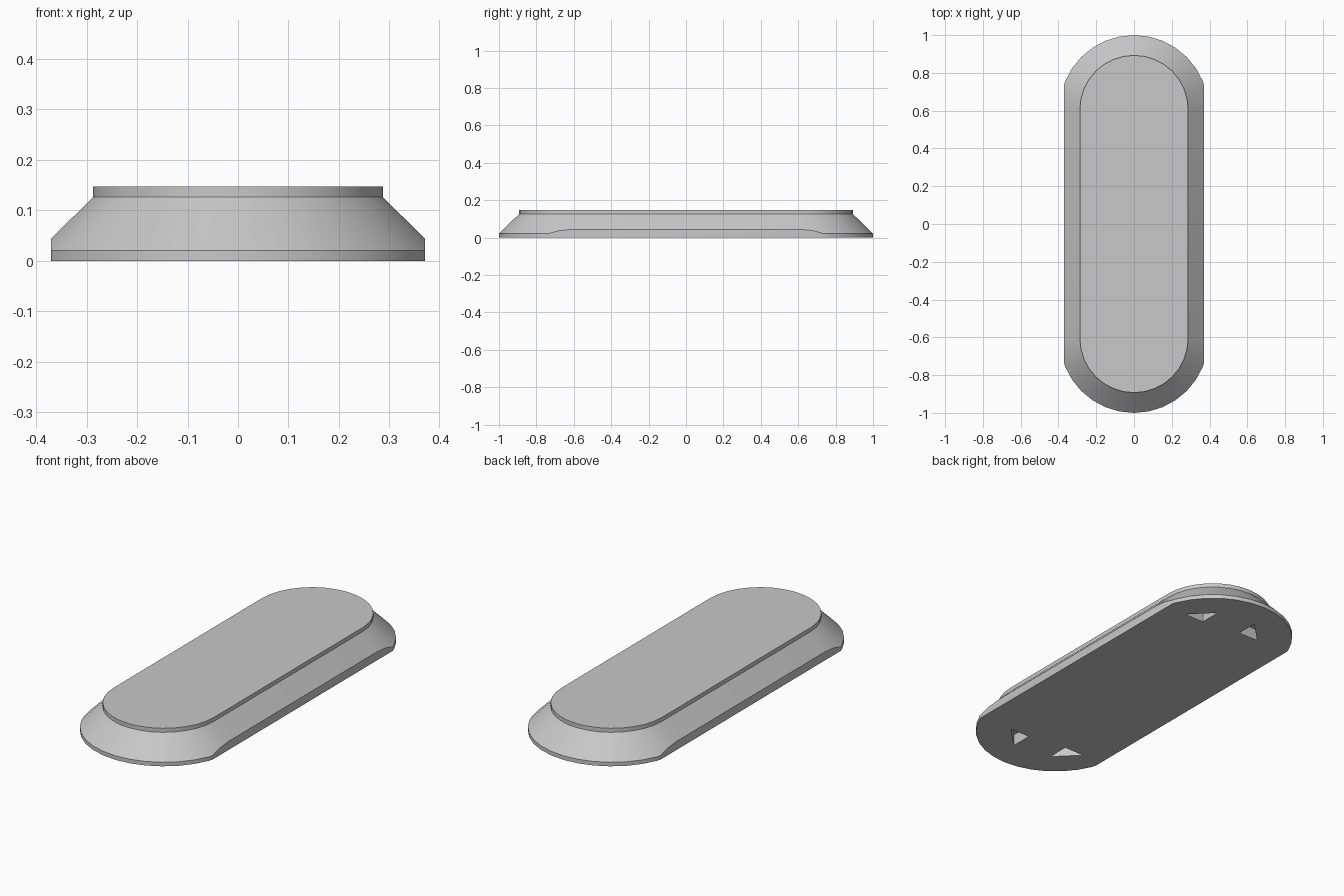
import bpy
import bmesh
from math import sin, cos, pi, radians
from mathutils import Vector

cube = bpy.data.objects.get("Cube")
if cube:
    bpy.data.objects.remove(cube, do_unlink=True)

SEGMENTS = 16       # per rounded end
END_CENTRE = 0.606  # centre of each rounded end along y
HALF_WIDTH = 0.37   # flat trim on the long sides

grey = bpy.data.materials.new("plain grey")
grey.use_nodes = True
grey.diffuse_color = (0.58, 0.58, 0.58, 1)
grey.node_tree.nodes["Principled BSDF"].inputs["Base Color"].default_value = grey.diffuse_color


def stadium(radius):
    """Outline of a slot with round ends, counter-clockwise."""
    points = []
    for side in (1, -1):
        for i in range(SEGMENTS + 1):
            a = pi * i / SEGMENTS
            points.append((side * radius * cos(a),
                           side * (END_CENTRE + radius * sin(a))))
    return points


def loft(bm, sections):
    """Closed solid through a list of (outline, height) sections."""
    rings = [[bm.verts.new((x, y, z)) for x, y in outline] for outline, z in sections]
    for low, high in zip(rings, rings[1:]):
        for i in range(len(low)):
            j = (i + 1) % len(low)
            bm.faces.new((low[i], low[j], high[j], high[i]))
    bm.faces.new(list(reversed(rings[0])))
    bm.faces.new(rings[-1])


def make_object(name, bm):
    bmesh.ops.recalc_face_normals(bm, faces=bm.faces[:])
    mesh = bpy.data.meshes.new(name)
    bm.to_mesh(mesh)
    bm.free()
    mesh.materials.append(grey)
    obj = bpy.data.objects.new(name, mesh)
    bpy.context.collection.objects.link(obj)
    return obj


# Base: rim, sloped shoulder and raised top
bm = bmesh.new()
profile = [(0.394, 0), (0.394, 0.021), (0.287, 0.126), (0.287, 0.147)]
loft(bm, [(stadium(r), z) for r, z in profile])

# Trim both long sides flat
for side in (1, -1):
    cut = bmesh.ops.bisect_plane(bm, geom=bm.verts[:] + bm.edges[:] + bm.faces[:],
                                 plane_co=(side * HALF_WIDTH, 0, 0),
                                 plane_no=(side, 0, 0), clear_outer=True)
    rim = [e for e in cut["geom_cut"] if isinstance(e, bmesh.types.BMEdge)]
    bmesh.ops.edgeloop_fill(bm, edges=rim)
base = make_object("base", bm)

# Triangular pockets in the underside, two at each end
bm = bmesh.new()
for turn in (1, -1):
    for corner, leg_x in (((0.14, 0.697), 0.115), ((-0.07, 0.728), -0.115)):
        x, y = corner
        outline = [(x, y), (x + leg_x, y), (x, y + 0.115)]
        outline = [(turn * px, turn * py) for px, py in outline]
        loft(bm, [(outline, -0.02), (outline, 0.06)])
cutter = make_object("pocket_cutter", bm)
cutter.hide_render = True

pockets = base.modifiers.new("pockets", 'BOOLEAN')
pockets.operation = 'DIFFERENCE'
pockets.solver = 'EXACT'
pockets.object = cutter

bpy.ops.object.select_all(action='DESELECT')
base.select_set(True)
bpy.context.view_layer.objects.active = base
bpy.ops.object.modifier_apply(modifier=pockets.name)
bpy.data.objects.remove(cutter, do_unlink=True)
bpy.ops.object.shade_smooth_by_angle(angle=radians(25))
